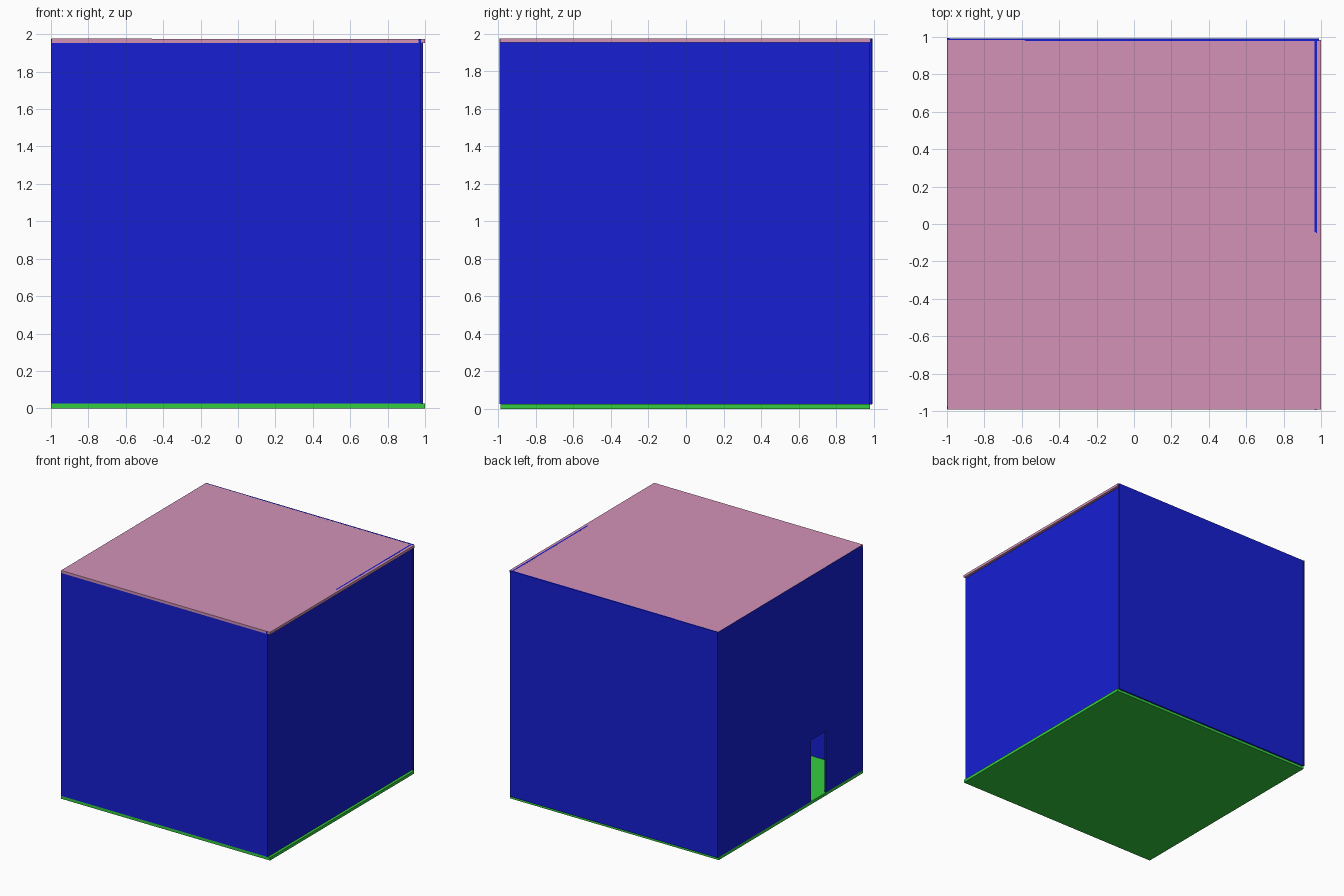
import bpy

if "Cube" in bpy.data.objects:
    bpy.data.objects.remove(bpy.data.objects["Cube"])


def material(name, rgb):
    m = bpy.data.materials.new(name)
    m.diffuse_color = (*rgb, 1.0)
    m.use_nodes = True
    m.node_tree.nodes["Principled BSDF"].inputs["Base Color"].default_value = m.diffuse_color
    return m


def slab(name, x, y, z, mat=None):
    """Axis-aligned box given by its (min, max) extents."""
    centre = [(a + b) / 2 for a, b in (x, y, z)]
    bpy.ops.mesh.primitive_cube_add(size=1, location=centre)
    ob = bpy.context.object
    ob.name = name
    ob.scale = [b - a for a, b in (x, y, z)]
    bpy.ops.object.transform_apply(location=False, rotation=False, scale=True)
    if mat:
        ob.data.materials.append(mat)
    return ob


blue = material("wall_blue", (0.008, 0.013, 0.65))
green = material("floor_green", (0.035, 0.60, 0.05))
pink = material("roof_pink", (0.65, 0.29, 0.47))

TOP = 1.975

# Floor and very slightly tilted roof
slab("floor", (-1, 1), (-0.99, 0.98), (0, 0.025), green)
roof = slab("roof", (-0.998, 1), (-0.992, 0.983), (TOP - 0.0217, TOP + 0.0003), pink)
roof.rotation_euler = (-0.0005, 0.00033, 0)

# Four thin walls
slab("front_wall", (-1, 0.965), (-0.99, -0.977), (0.025, 1.955), blue)
slab("right_wall", (0.965, 0.978), (-0.995, 0.985), (0.025, TOP), blue)
slab("back_wall", (-0.99, 0.99), (0.979, 0.992), (0.022, TOP), blue)
left_wall = slab("left_wall", (-1, -0.987), (-0.977, 0.995), (0.025, TOP), blue)

# Doorway cut through the left wall
cutter = slab("doorway_cutter", (-1.1, -0.9), (-0.485, -0.28), (-0.1, 0.555))
cutter.hide_render = True
cutter.hide_set(True)
cut = left_wall.modifiers.new("doorway", 'BOOLEAN')
cut.operation = 'DIFFERENCE'
cut.object = cutter
